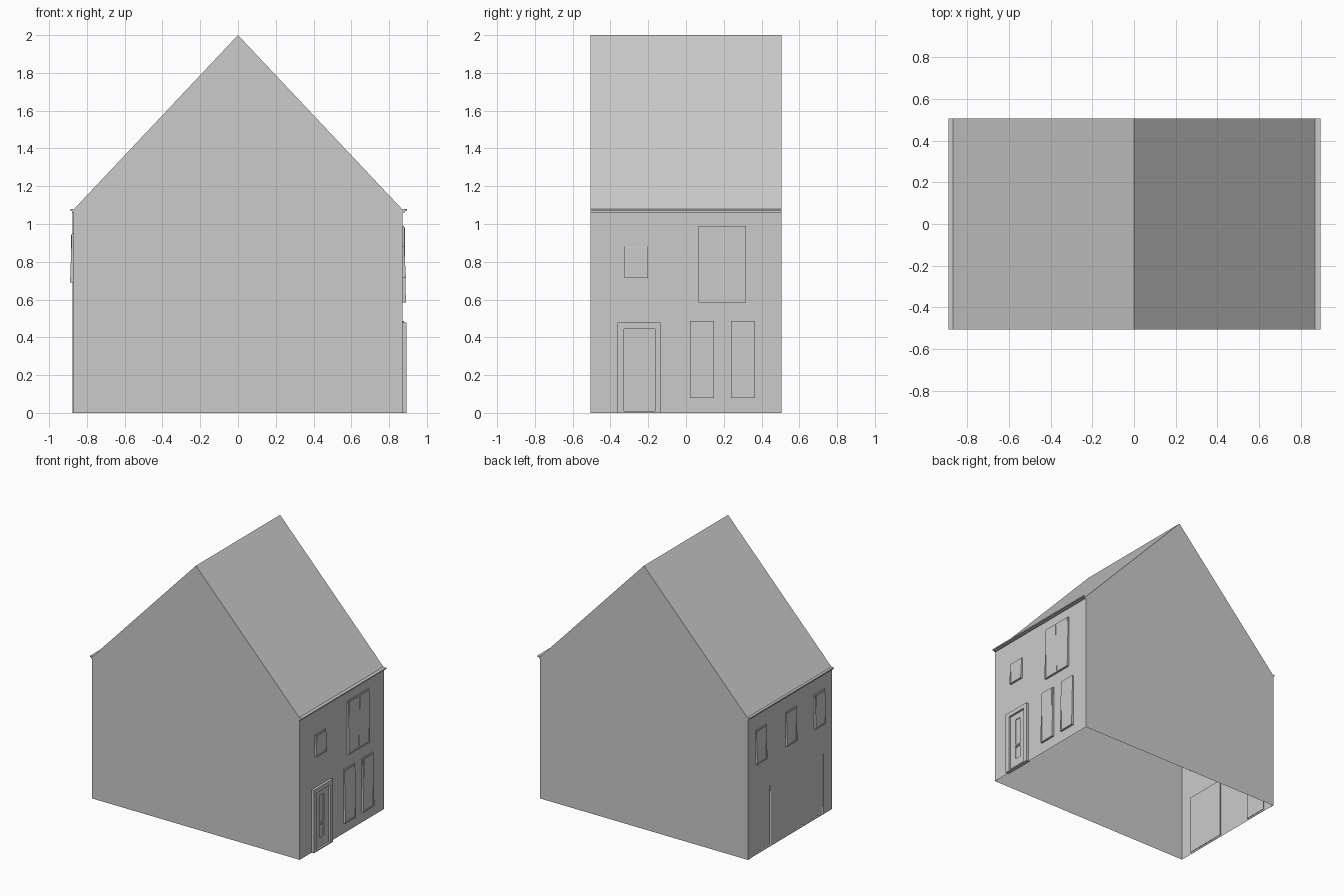
import bpy, bmesh

cube = bpy.data.objects.get("Cube")
if cube:
    bpy.data.objects.remove(cube, do_unlink=True)

grey = bpy.data.materials.new("plain grey")
grey.use_nodes = True
tone = (0.6, 0.6, 0.6, 1)
grey.diffuse_color = tone
grey.node_tree.nodes["Principled BSDF"].inputs["Base Color"].default_value = tone

WALL, EAVES, RIDGE, DEPTH = 0.872, 1.075, 2.0, 0.505


def finish(name, bm):
    mesh = bpy.data.meshes.new(name)
    bm.to_mesh(mesh)
    bm.free()
    mesh.materials.append(grey)
    obj = bpy.data.objects.new(name, mesh)
    bpy.context.collection.objects.link(obj)
    return obj


def block(bm, side, y, z, inner, low, high=None):
    """Box on a side wall; its face may lean from depth low to depth high."""
    high = low if high is None else high
    ring = []
    for yy in y:
        corners = [(inner, z[0]), (low, z[0]), (high, z[1]), (inner, z[1])]
        ring.append([bm.verts.new((side * (WALL + d), yy, zz)) for d, zz in corners])
    a, b = ring
    faces = [bm.faces.new(a), bm.faces.new(b[::-1])]
    for i in range(4):
        j = (i + 1) % 4
        faces.append(bm.faces.new((a[j], a[i], b[i], b[j])))
    bmesh.ops.recalc_face_normals(bm, faces=faces)


def side_wall(name, side, openings):
    """Thin wall sheet that leaves the openings free."""
    ys = sorted({-DEPTH, DEPTH} | {v for o in openings for v in o[0]})
    zs = sorted({0, EAVES} | {v for o in openings for v in o[1]})
    bm = bmesh.new()
    for y0, y1 in zip(ys, ys[1:]):
        for z0, z1 in zip(zs, zs[1:]):
            cy, cz = (y0 + y1) / 2, (z0 + z1) / 2
            if any(o[0][0] < cy < o[0][1] and o[1][0] < cz < o[1][1] for o in openings):
                continue
            pts = [(y0, z0), (y1, z0), (y1, z1), (y0, z1)][::side]
            bm.faces.new([bm.verts.new((side * WALL, y, z)) for y, z in pts])
    bmesh.ops.remove_doubles(bm, verts=bm.verts, dist=0.0001)
    finish(name, bm)


def window(name, side, y, z, lights=1):
    """Leaning frame around upright panes."""
    bm = bmesh.new()
    bar, top, bottom = 0.009, 0.008, 0.017

    def lean(h):
        return bottom + (top - bottom) * (h - z[0]) / (z[1] - z[0])

    def piece(yy, zz):
        block(bm, side, yy, zz, -0.005, lean(zz[0]), lean(zz[1]))

    piece(y, (z[0], z[0] + bar))
    piece(y, (z[1] - bar, z[1]))
    inside = (z[0] + bar, z[1] - bar)
    piece((y[0], y[0] + bar), inside)
    piece((y[1] - bar, y[1]), inside)
    if lights == 2:
        mid = sum(y) / 2
        piece((mid - bar, mid + bar), inside)
    finish(name + "_frame", bm)
    bm = bmesh.new()
    width = (y[1] - y[0]) / lights
    for i in range(lights):
        start = y[0] + i * width
        block(bm, side, (start + bar, start + width - bar), inside, 0.006, 0.0115)
    finish(name + "_panes", bm)


# Gables and roof slopes, open underneath
bm = bmesh.new()
outline = [(-WALL, 0), (WALL, 0), (WALL, EAVES), (0, RIDGE), (-WALL, EAVES)]
front = [bm.verts.new((x, -DEPTH, z)) for x, z in outline]
back = [bm.verts.new((x, DEPTH, z)) for x, z in outline]
bm.faces.new(front)
bm.faces.new(back[::-1])
for i in (2, 3):
    bm.faces.new((front[i], back[i], back[i + 1], front[i + 1]))
finish("gables_and_roof", bm)

# Side walls with openings for the doors and windows
street_windows = [
    ("hall_window", (-0.325, -0.2), (0.715, 0.88), 1),
    ("upper_window", (0.065, 0.317), (0.585, 0.99), 2),
    ("lower_window_a", (0.02, 0.148), (0.08, 0.487), 1),
    ("lower_window_b", (0.238, 0.366), (0.08, 0.487), 1),
]
door_y, door_z = (-0.328, -0.165), (0.01, 0.445)
side_wall("street_wall", 1, [w[1:3] for w in street_windows] + [(door_y, door_z)])
garden_windows = [("garden_window_%d" % i, (c - 0.06, c + 0.06), (0.69, 0.95), 1)
                  for i, c in enumerate((-0.352, -0.008, 0.352))]
garden_doors = [((0.23, 0.41), (0.01, 0.46)), ((-0.4, -0.07), (0.01, 0.46))]
side_wall("garden_wall", -1, [w[1:3] for w in garden_windows] + garden_doors)
for side, group in ((1, street_windows), (-1, garden_windows)):
    for name, y, z, lights in group:
        window(name, side, y, z, lights)

# Front door with surround, two glazed panels, letter plate and knob
bm = bmesh.new()
for y in ((-0.363, door_y[0]), (door_y[1], -0.134)):
    block(bm, 1, y, (0, 0.478), -0.01, 0.019)
block(bm, 1, door_y, (door_z[1], 0.478), -0.01, 0.019)
block(bm, 1, door_y, (0, door_z[0]), -0.01, 0.019)
finish("door_surround", bm)
bm = bmesh.new()
glass_y = (-0.273, -0.221)
for y in ((door_y[0], glass_y[0]), (glass_y[1], door_y[1])):
    block(bm, 1, y, door_z, -0.008, 0.004)
for z in ((door_z[0], 0.08), (0.173, 0.195), (0.4, door_z[1])):
    block(bm, 1, glass_y, z, -0.008, 0.004)
finish("front_door", bm)
bm = bmesh.new()
block(bm, 1, glass_y, (0.08, 0.173), -0.006, -0.002)
block(bm, 1, glass_y, (0.195, 0.4), -0.006, -0.002)
finish("door_glass", bm)
bm = bmesh.new()
block(bm, 1, glass_y, (0.178, 0.189), 0.004, 0.009)
finish("letter_plate", bm)

# Recessed garden doors
bm = bmesh.new()
block(bm, -1, (0.23, 0.41), (0.01, 0.46), -0.01, -0.004)
for y in ((-0.4, -0.237), (-0.233, -0.07)):
    block(bm, -1, y, (0.01, 0.46), -0.01, -0.004)
block(bm, -1, (-0.237, -0.233), (0.01, 0.46), -0.01, -0.007)
finish("garden_doors", bm)

# Gutters along both eaves and a flat corner downpipe
for side, name, reach in ((1, "street_gutter", 0.022), (-1, "garden_gutter", 0.016)):
    bm = bmesh.new()
    block(bm, side, (-DEPTH, DEPTH), (1.062, 1.07), -0.005, reach * 0.5)
    block(bm, side, (-DEPTH, DEPTH), (1.07, 1.079), -0.005, reach)
    finish(name, bm)
bm = bmesh.new()
block(bm, -1, (0.465, DEPTH), (0, 1.062), 0, 0.003)
finish("corner_downpipe", bm)
